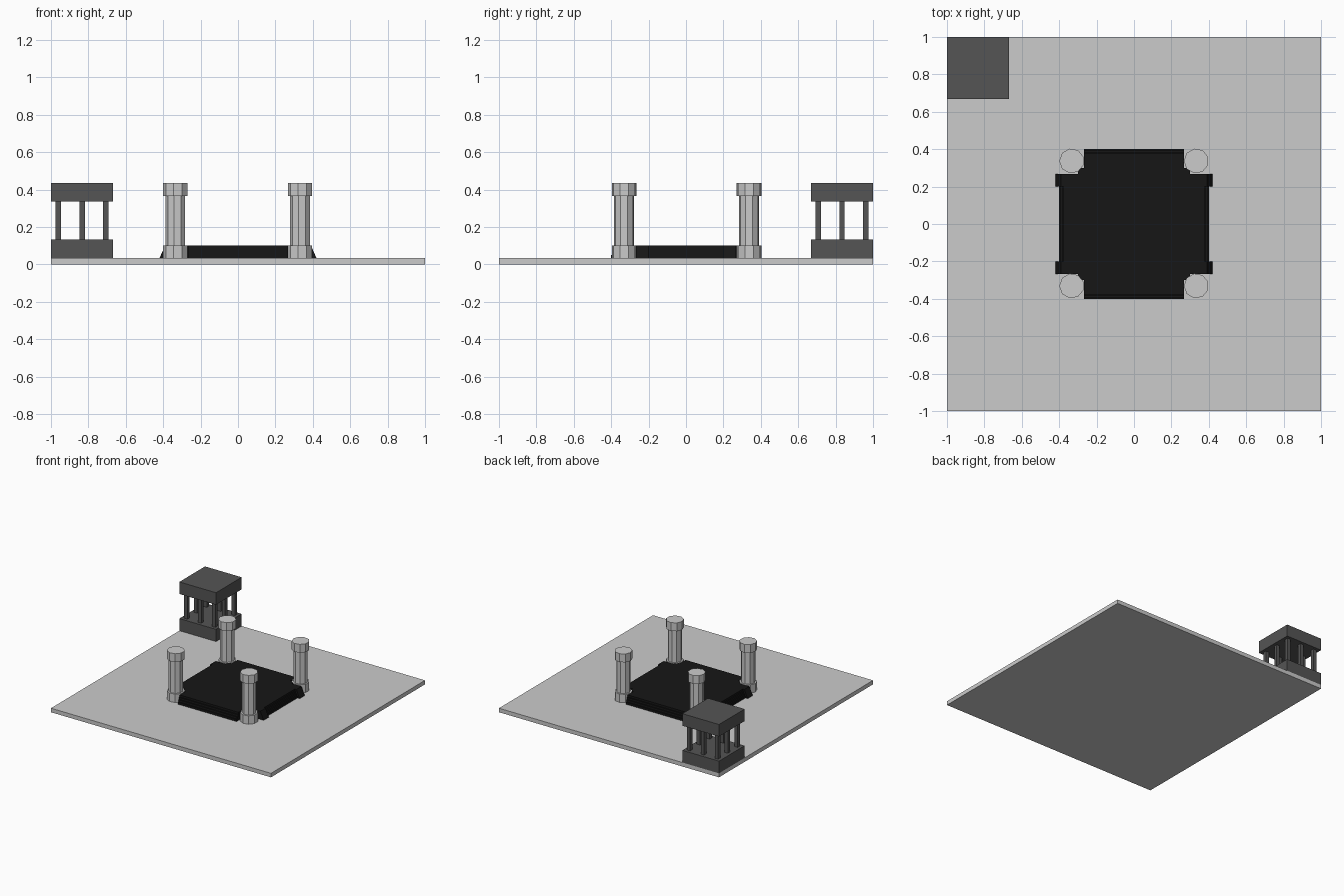
import bpy, bmesh
from math import pi
from mathutils import Matrix

if "Cube" in bpy.data.objects:
    bpy.data.objects.remove(bpy.data.objects["Cube"])


def material(name, v):
    m = bpy.data.materials.new(name)
    m.diffuse_color = (v, v, v, 1)
    m.use_nodes = True
    m.node_tree.nodes["Principled BSDF"].inputs["Base Color"].default_value = m.diffuse_color
    return m


DARK = material("dark_grey", 0.09)
BLACK = material("black", 0.008)


def finish(name, bm, mat=None):
    bmesh.ops.recalc_face_normals(bm, faces=bm.faces)
    me = bpy.data.meshes.new(name)
    bm.to_mesh(me)
    bm.free()
    ob = bpy.data.objects.new(name, me)
    if mat:
        me.materials.append(mat)
    bpy.context.collection.objects.link(ob)
    return ob


def box(name, x0, x1, y0, y1, z0, z1, mat=None):
    bm = bmesh.new()
    m = Matrix.Translation(((x0 + x1) / 2, (y0 + y1) / 2, (z0 + z1) / 2))
    m = m @ Matrix.Diagonal((x1 - x0, y1 - y0, z1 - z0, 1))
    bmesh.ops.create_cube(bm, size=1, matrix=m)
    return finish(name, bm, mat)


def extrude_profile(name, pts, y0, y1, mat, turned=False):
    """Extrude an (x, z) outline along y; turned swaps the x and y axes."""
    bm = bmesh.new()
    co = lambda x, y, z: (y, x, z) if turned else (x, y, z)
    f = bm.faces.new([bm.verts.new(co(x, y0, z)) for x, z in pts])
    ext = bmesh.ops.extrude_face_region(bm, geom=[f])["geom"]
    verts = [v for v in ext if isinstance(v, bmesh.types.BMVert)]
    bmesh.ops.translate(bm, verts=verts, vec=co(0, y1 - y0, 0))
    return finish(name, bm, mat)


def drum(bm, x, y, r, z0, z1):
    m = Matrix.Translation((x, y, (z0 + z1) / 2)) @ Matrix.Rotation(pi / 2, 4, 'Z')
    bmesh.ops.create_cone(bm, cap_ends=True, segments=9, radius1=r, radius2=r,
                          depth=z1 - z0, matrix=m)


FLOOR, TOP = 0.033, 0.1

# Ground slab
box("ground_slab", -1, 1, -1, 1, 0, FLOOR)

# Four faceted columns with base and cap
for x in (-0.333, 0.333):
    for y in (-0.331, 0.337):
        bm = bmesh.new()
        drum(bm, x, y, 0.0667, FLOOR, 0.102)
        drum(bm, x, y, 0.054, 0.102, 0.365)
        drum(bm, x, y, 0.0667, 0.365, 0.434)
        finish("column", bm)

# Platform core
box("platform_core", -0.3, 0.3, -0.3, 0.3, FLOOR, TOP, BLACK)

# Stepped flanks on all four sides
STEPS, RUN = 4, 0.008
RISE = (TOP - FLOOR) / STEPS
steps = [(0.4, FLOOR)]
for i in range(STEPS):
    z = FLOOR + (i + 1) * RISE
    steps += [(0.4 - i * RUN, z), (0.4 - (i + 1) * RUN, z)]
steps[-1] = (0.3, TOP)
steps.append((0.3, FLOOR))
slope = [(0.3, FLOOR), (0.42, FLOOR), (0.39, TOP), (0.3, TOP)]
for s in (-1, 1):
    side = [(s * x, z) for x, z in steps]
    extrude_profile("side_steps", side, -0.2, 0.2, BLACK)
    extrude_profile("end_steps", side, -0.267, 0.267, BLACK, turned=True)
    # Sloped stringers beside the side steps
    for y0, y1 in ((-0.267, -0.2), (0.2, 0.267)):
        extrude_profile("stringer", [(s * x, z) for x, z in slope], y0, y1, BLACK)

# Corner shelter: base block, roof block and a ring of posts
box("shelter_base", -1, -0.667, 0.667, 1, FLOOR, 0.133, DARK)
box("shelter_roof", -1, -0.667, 0.667, 1, 0.335, 0.434, DARK)
for i in (-1, 0, 1):
    for j in (-1, 0, 1):
        if i or j:
            x, y, h = -0.833 + i * 0.127, 0.834 + j * 0.127, 0.0145
            box("shelter_post", x - h, x + h, y - h, y + h, 0.133, 0.335, DARK)
